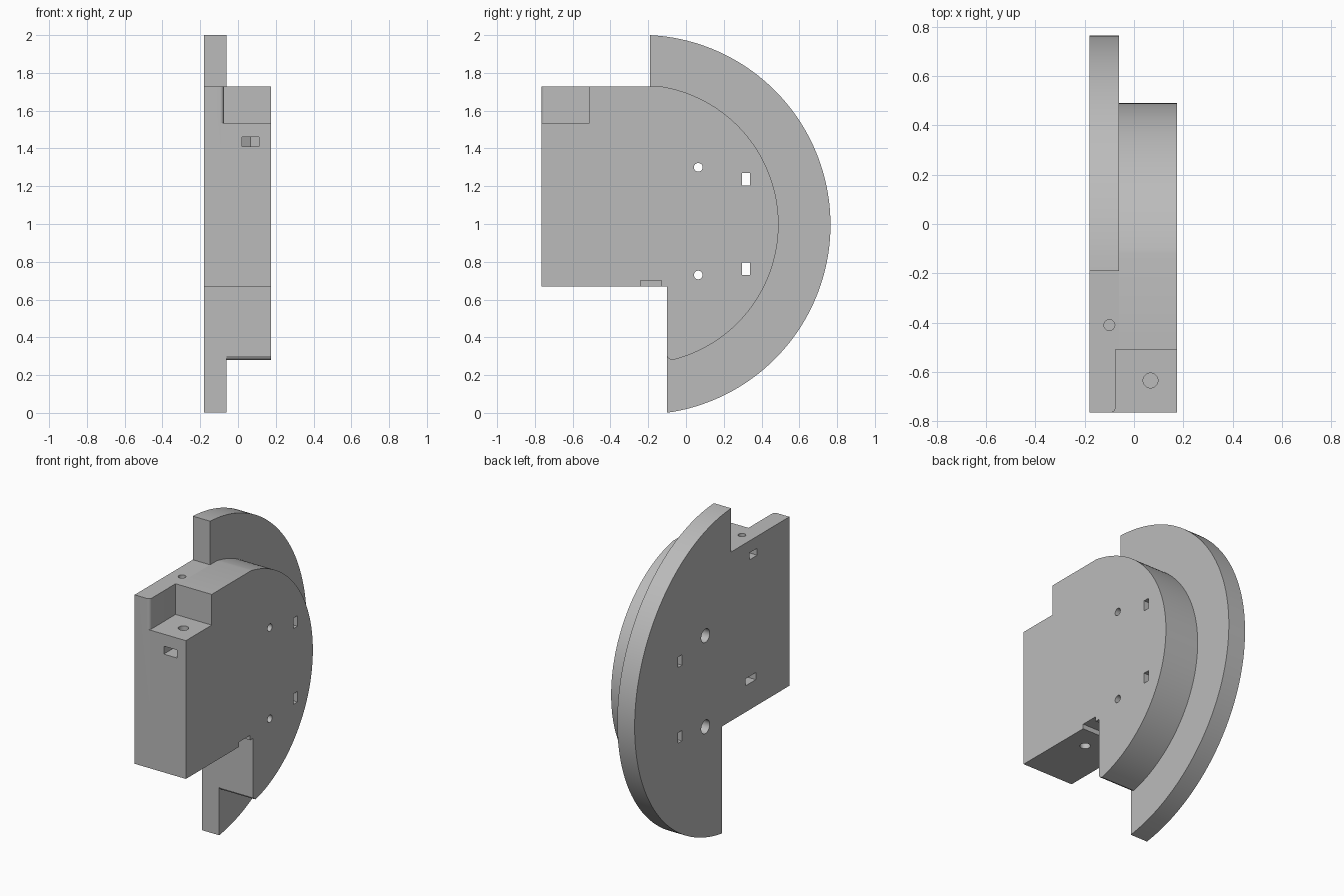
import bpy, bmesh
from math import sin, cos, pi, acos, asin
from mathutils import Matrix, Vector

cube = bpy.data.objects.get("Cube")
if cube:
    bpy.data.objects.remove(cube)

grey = bpy.data.materials.new("light grey")
grey.use_nodes = True
colour = (0.5, 0.5, 0.5, 1)
grey.diffuse_color = colour
grey.node_tree.nodes["Principled BSDF"].inputs["Base Color"].default_value = colour


def prism(name, outline, axis, low, high):
    """Extrude a 2D outline along X (outline is y,z), Y (x,z) or Z (x,y)."""
    place = {"X": lambda a, b: (low, a, b),
             "Y": lambda a, b: (a, low, b),
             "Z": lambda a, b: (a, b, low)}[axis]
    step = Vector([(high - low) * (axis == k) for k in "XYZ"])
    bm = bmesh.new()
    face = bm.faces.new([bm.verts.new(place(a, b)) for a, b in outline])
    new = bmesh.ops.extrude_face_region(bm, geom=[face])["geom"]
    bmesh.ops.translate(bm, vec=step, verts=[v for v in new if isinstance(v, bmesh.types.BMVert)])
    bmesh.ops.recalc_face_normals(bm, faces=bm.faces)
    mesh = bpy.data.meshes.new(name)
    bm.to_mesh(mesh)
    bm.free()
    mesh.materials.append(grey)
    obj = bpy.data.objects.new(name, mesh)
    bpy.context.collection.objects.link(obj)
    return obj


def arc(ca, cb, r, start, end, n):
    return [(ca + r * cos(start + (end - start) * i / n),
             cb + r * sin(start + (end - start) * i / n)) for i in range(n + 1)]


def rect(a0, a1, b0, b1):
    return [(a0, b0), (a1, b0), (a1, b1), (a0, b1)]


def circle(a, b, r):
    return arc(a, b, r, 0, 2 * pi, 32)[:-1]


def combine(target, other, operation):
    mod = target.modifiers.new("join", "BOOLEAN")
    mod.operation, mod.solver, mod.object = operation, "EXACT", other
    bpy.context.view_layer.objects.active = target
    bpy.ops.object.modifier_apply(modifier=mod.name)
    bpy.data.objects.remove(other)


BACK, STEP, FACE = -0.18, -0.06, 0.175
FRONT, TOP, UNDER, LEG = -0.765, 1.727, 0.67, -0.10

# Back plate with the wide round flange
yc, zc, r = -0.24, 0.996, 1.005
rim = arc(yc, zc, r, -acos((LEG - yc) / r), acos((-0.19 - yc) / r), 96)
body = prism("housing", [(FRONT, UNDER), (LEG, UNDER)] + rim +
             [(-0.19, TOP), (FRONT, TOP)], "X", BACK, STEP)

# Thick hub with a smaller round edge and a softened lower corner
yc, zc, r = -0.25, 0.998, 0.74
edge = arc(yc, zc, r, -acos((LEG + 0.025 - yc) / r), asin((TOP - zc) / r), 80)
hub = prism("hub", [(FRONT, UNDER), (LEG, UNDER), (LEG, 0.30), (LEG + 0.008, 0.287)] +
            edge + [(FRONT, TOP)], "X", STEP, FACE)
combine(body, hub, "UNION")

# Corner notch, its wall rounded off at the front
flare = arc(-0.095, FRONT + 0.02, 0.02, 0, -pi / 2, 8)
cuts = [prism("notch", [(FACE + 0.1, -0.51), (-0.075, -0.51)] + flare +
              [(-0.095, FRONT - 0.1), (FACE + 0.1, FRONT - 0.1)], "Z", 1.535, TOP + 0.1)]

# Cross holes with wider back openings, and rectangular windows
for z in (0.73, 1.30):
    cuts.append(prism("bolt_hole", circle(0.065, z, 0.023), "X", -0.5, 0.5))
    cuts.append(prism("counterbore", circle(0.065, z, 0.042), "X", -0.5, -0.08))
for z in (0.763, 1.237):
    cuts.append(prism("window", rect(0.297, 0.338, z - 0.033, z + 0.033), "X", -0.5, 0.5))

# Upright screw holes and their pointed nut slots
for x, y, rad, z0, z1 in ((-0.10, -0.41, 0.022, 1.50, 1.9),
                          (0.067, -0.635, 0.03, 1.30, 1.6),
                          (0.04, -0.383, 0.03, 0.5, 0.95)):
    cuts.append(prism("screw_hole", circle(x, y, rad), "Z", z0, z1))
cuts.append(prism("front_slot", [(0.022, -0.9), (0.112, -0.9), (0.112, -0.61),
                                 (0.067, -0.584), (0.022, -0.61)], "Z", 1.41, 1.46))
for x, y, w, z in ((-0.10, -0.41, 0.037, 1.63), (0.04, -0.383, 0.05, 0.857)):
    cuts.append(prism("side_slot", [(-0.5, y - w), (x + w / 2, y - w), (x + w * 1.15, y),
                                    (x + w / 2, y + w), (-0.5, y + w)], "Z", z - 0.022, z + 0.022))

# Shallow groove under the hub
cuts.append(prism("groove", rect(-0.24, -0.13, 0.6, 0.70), "X", STEP, 0.5))

for cut in cuts:
    combine(body, cut, "DIFFERENCE")

# Merge coplanar faces and shade
bm = bmesh.new()
bm.from_mesh(body.data)
bmesh.ops.remove_doubles(bm, verts=bm.verts, dist=0.0001)
bmesh.ops.dissolve_limit(bm, angle_limit=0.005, verts=bm.verts, edges=bm.edges)
bm.to_mesh(body.data)
bm.free()
bpy.ops.object.select_all(action="DESELECT")
body.select_set(True)
bpy.context.view_layer.objects.active = body
bpy.ops.object.shade_smooth_by_angle(angle=0.5)
